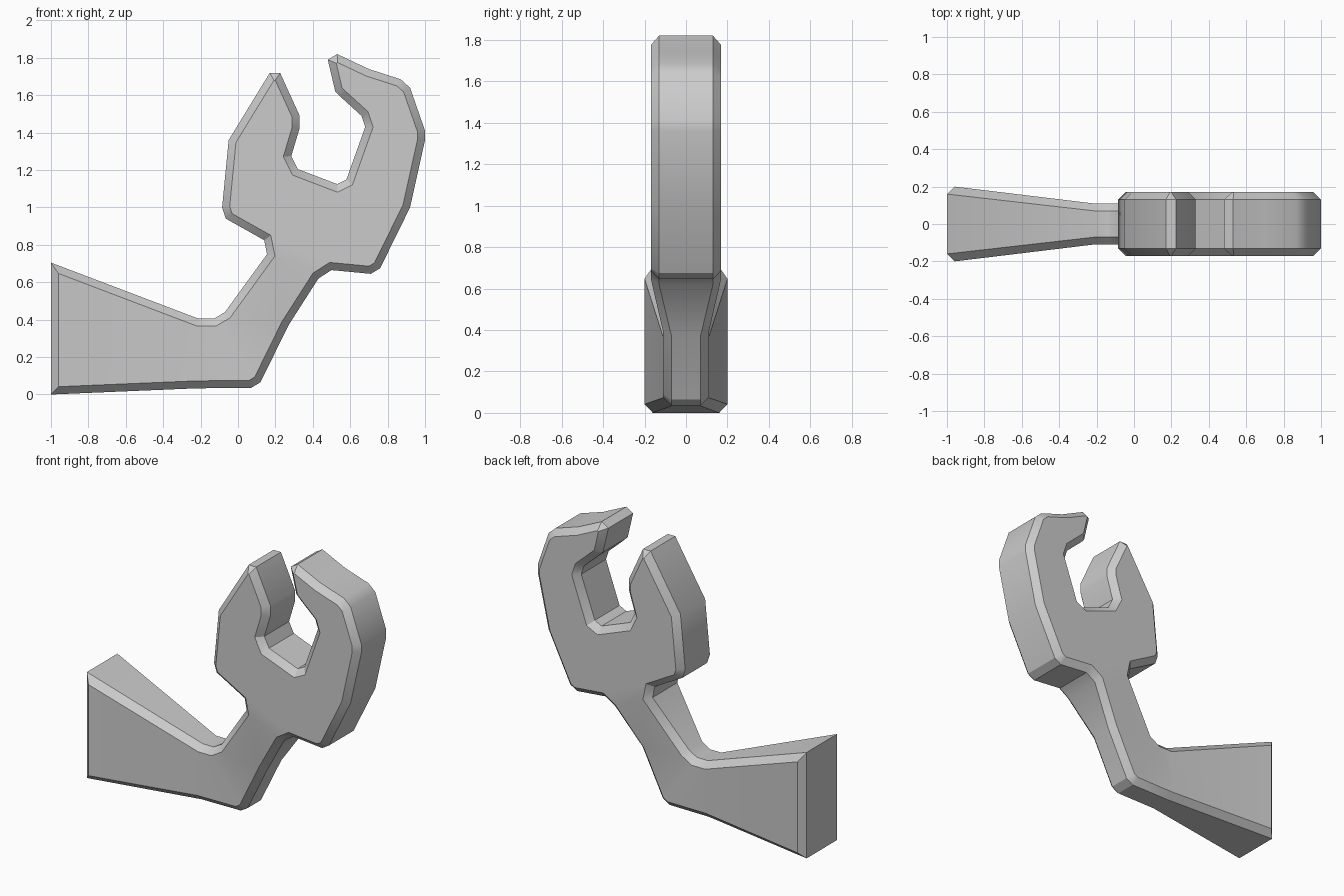
import bpy
import bmesh
import math
from mathutils import Vector

default_cube = bpy.data.objects.get("Cube")
if default_cube:
    bpy.data.objects.remove(default_cube, do_unlink=True)

CHAMFER = 0.04

# Side silhouette, counter-clockwise from the lower corner of the tail
tail_and_arm_underside = [(-1, 0), (-.22, .033), (.07, .035), (.12, .065), (.27, .37), (.43, .62)]
outer_jaw = [(.5, .665), (.71, .645), (.76, .675), (.92, 1), (1, 1.36), (1, 1.41),
             (.92, 1.64), (.87, 1.685), (.7, 1.74), (.53, 1.82), (.48, 1.79)]
mouth = [(.52, 1.62), (.55, 1.59), (.66, 1.49), (.68, 1.43), (.58, 1.15), (.53, 1.125),
         (.32, 1.205), (.285, 1.275), (.33, 1.425), (.33, 1.49)]
inner_jaw = [(.225, 1.72), (.17, 1.72), (-.05, 1.36), (-.085, 1), (-.065, .94), (.14, .825)]
arm_and_tail_top = [(.155, .75), (-.07, .44), (-.13, .405), (-.21, .405), (-1, .705)]

outline = [Vector(p) for p in
           tail_and_arm_underside + outer_jaw + mouth + inner_jaw + arm_and_tail_top]
count = len(outline)
neck_low = len(tail_and_arm_underside) - 1
neck_high = count - len(arm_and_tail_top)


def inset_point(i, distance):
    """Mitred offset of one outline corner toward the inside."""
    here = outline[i]
    before = (here - outline[i - 1]).normalized()
    after = (outline[(i + 1) % count] - here).normalized()
    normal_a = Vector((-before.y, before.x))
    normal_b = Vector((-after.y, after.x))
    return here + (normal_a + normal_b) * distance / (1 + normal_a.dot(normal_b))


def half_depth(i):
    """Half thickness: flared tail, slim arm, thick head."""
    x, z = outline[i]
    if neck_low <= i <= neck_high:
        return 0.17
    if x < -0.9:
        return 0.2
    return 0.11


def make_ring(bm, side, raised):
    ring = []
    for i in range(count):
        point = inset_point(i, CHAMFER) if raised else outline[i]
        depth = half_depth(i) - (0 if raised else CHAMFER)
        ring.append(bm.verts.new((point.x, side * depth, point.y)))
    return ring


def bridge(bm, ring_a, ring_b):
    for i in range(count):
        j = (i + 1) % count
        bm.faces.new((ring_a[i], ring_a[j], ring_b[j], ring_b[i]))


def cap(bm, ring):
    """Side face, split into tail, elbow, arm and head panels."""
    top = neck_high
    panels = [
        [0, 1, top + 3, top + 4],
        [1, 2, top + 2, top + 3],
        [2, 3, 4, top + 1, top + 2],
        [4, neck_low, top, top + 1],
        list(range(neck_low, top + 1)),
    ]
    for panel in panels:
        bm.faces.new([ring[i] for i in panel])


# Hooked wrench-like body with chamfered rims
bm = bmesh.new()
front_face = make_ring(bm, -1, True)
front_rim = make_ring(bm, -1, False)
back_rim = make_ring(bm, 1, False)
back_face = make_ring(bm, 1, True)
bridge(bm, front_face, front_rim)
bridge(bm, front_rim, back_rim)
bridge(bm, back_rim, back_face)
cap(bm, front_face)
cap(bm, back_face)
bmesh.ops.recalc_face_normals(bm, faces=bm.faces[:])
bmesh.ops.triangulate(bm, faces=[f for f in bm.faces if len(f.verts) > 4])

mesh = bpy.data.meshes.new("hook_bracket")
bm.to_mesh(mesh)
bm.free()
body = bpy.data.objects.new("hook_bracket", mesh)
bpy.context.collection.objects.link(body)

# Single plain grey
grey = bpy.data.materials.new("plain_grey")
grey.use_nodes = True
colour = (0.6, 0.6, 0.6, 1)
grey.diffuse_color = colour
grey.node_tree.nodes["Principled BSDF"].inputs["Base Color"].default_value = colour
mesh.materials.append(grey)

bpy.ops.object.select_all(action="DESELECT")
body.select_set(True)
bpy.context.view_layer.objects.active = body
bpy.ops.object.shade_smooth_by_angle(angle=math.radians(30))
